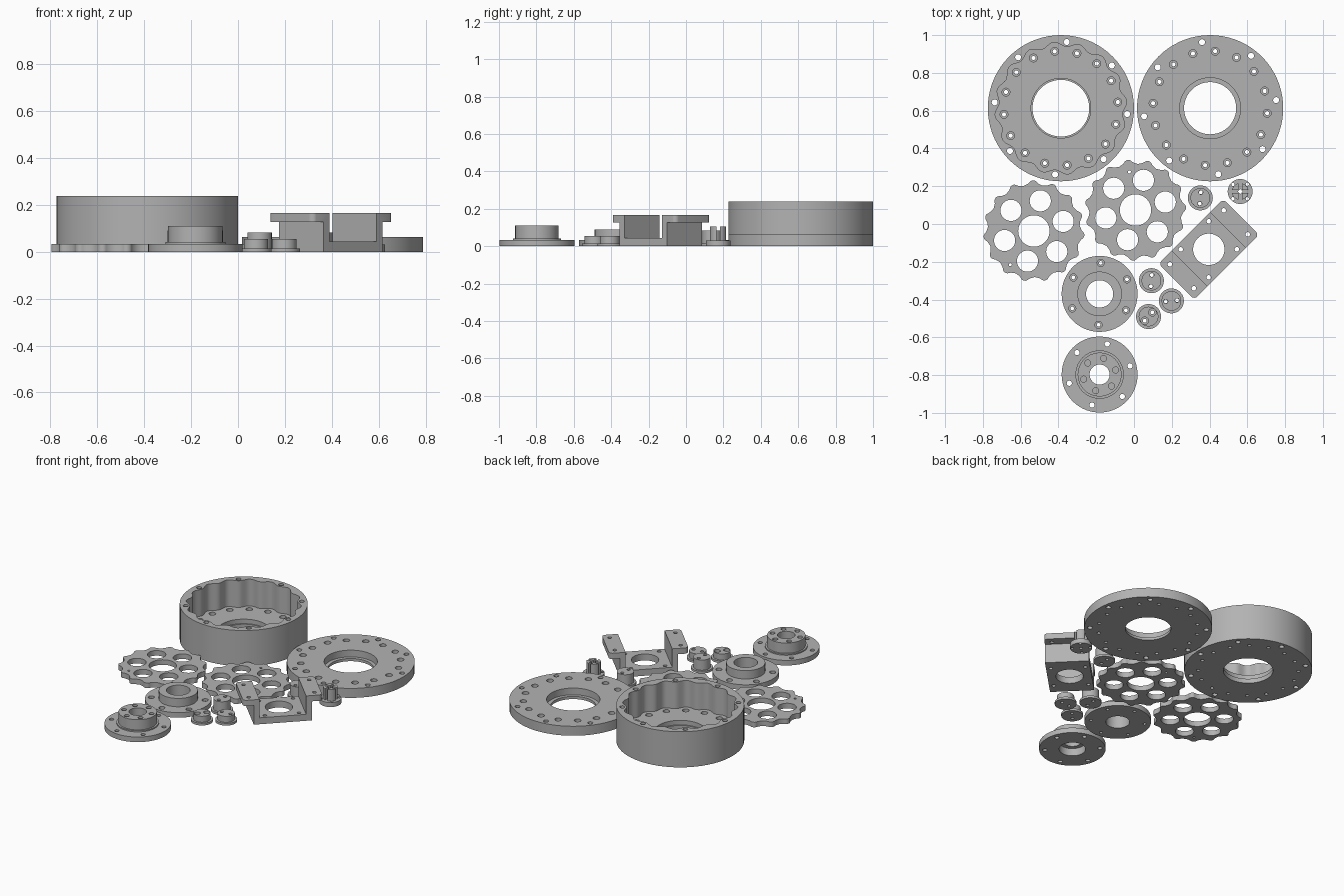
import bpy, bmesh
from math import sin, cos, pi, radians, atan2

if "Cube" in bpy.data.objects:
    bpy.data.objects.remove(bpy.data.objects["Cube"])

grey = bpy.data.materials.new("plain_grey")
grey.diffuse_color = (0.45, 0.45, 0.45, 1)
grey.use_nodes = True
grey.node_tree.nodes["Principled BSDF"].inputs["Base Color"].default_value = grey.diffuse_color


def circle(r, n, cx=0, cy=0):
    return [(cx + r * cos(2 * pi * i / n), cy + r * sin(2 * pi * i / n)) for i in range(n)]


def loft(bm, sections):
    """Closed solid through (outline, z) sections."""
    rings = [[bm.verts.new((x, y, z)) for x, y in pts] for pts, z in sections]
    n = len(rings[0])
    for a, b in zip(rings, rings[1:]):
        for i in range(n):
            j = (i + 1) % n
            bm.faces.new((a[i], a[j], b[j], b[i]))
    bm.faces.new(rings[0][::-1])
    bm.faces.new(rings[-1])


def stack(bm, steps, n=72, cx=0, cy=0):
    """Turned solid from (radius, z) steps."""
    loft(bm, [(circle(r, n, cx, cy), z) for r, z in steps])


def make(name, bm):
    bmesh.ops.recalc_face_normals(bm, faces=bm.faces[:])
    me = bpy.data.meshes.new(name)
    bm.to_mesh(me)
    bm.free()
    me.materials.append(grey)
    ob = bpy.data.objects.new(name, me)
    bpy.context.collection.objects.link(ob)
    return ob


def boolean(ob, bm, operation='DIFFERENCE'):
    cutter = make("cutter", bm)
    mod = ob.modifiers.new("cut", 'BOOLEAN')
    mod.operation, mod.solver, mod.object = operation, 'EXACT', cutter
    bpy.context.view_layer.objects.active = ob
    bpy.ops.object.modifier_apply(modifier=mod.name)
    bpy.data.objects.remove(cutter)


def ring_holes(bm, count, radius, start, steps, n=16):
    """Ring of equal holes, start angle in degrees."""
    for i in range(count):
        a = radians(start) + 2 * pi * i / count
        stack(bm, steps, n, radius * cos(a), radius * sin(a))


def turned(name, steps):
    bm = bmesh.new()
    stack(bm, steps)
    return make(name, bm)


def bore(r, z=-0.1, top=0.4):
    return [(r, z), (r, top)]


def counterbore(r, big, z):
    return [(r, -0.1), (r, z), (big, z), (big, 0.4)]


# Ring housing with scalloped cavity
housing = turned("ring_housing", [(0.387, 0), (0.387, 0.238)])
bm = bmesh.new()
wave = []
for i in range(256):
    a = 2 * pi * i / 256
    r = 0.338 + 0.012 * cos(16 * (a - radians(6.2)))
    wave.append((r * cos(a), r * sin(a)))
loft(bm, [(wave, 0.06), (wave, 0.4)])
boolean(housing, bm)
bm = bmesh.new()
stack(bm, counterbore(0.150, 0.158, 0.03))
ring_holes(bm, 16, 0.303, 6.2, counterbore(0.011, 0.021, 0.035))
ring_holes(bm, 8, 0.352, -5, bore(0.016))
boolean(housing, bm)
housing.location = (-0.387, 0.613, 0)

# Housing lid with bearing pocket
lid = turned("housing_lid", [(0.387, 0), (0.387, 0.063)])
bm = bmesh.new()
stack(bm, counterbore(0.138, 0.161, 0.018))
ring_holes(bm, 16, 0.303, -5, counterbore(0.011, 0.021, 0.035))
ring_holes(bm, 8, 0.352, 7, bore(0.016))
boolean(lid, bm)
lid.location = (0.403, 0.613, 0)


# Cycloidal discs
def cycloid(turn, R=0.303, rp=0.047, e=0.012, N=16, count=240):
    pts = []
    for i in range(count):
        t = 2 * pi * i / count
        psi = atan2(sin((1 - N) * t), R / (e * N) - cos((1 - N) * t))
        x = R * cos(t) - rp * cos(t + psi) - e * cos(N * t)
        y = -R * sin(t) + rp * sin(t + psi) + e * sin(N * t)
        c, s = cos(turn), sin(turn)
        pts.append((x * c - y * s, x * s + y * c))
    return pts


for name, loc, holes, mark, mark_r in (
        ("left_disc", (-0.53, -0.037, 0), 18, 235, 0.218),
        ("middle_disc", (0.008, 0.074, 0), 15, 99, 0.204)):
    bm = bmesh.new()
    outline = cycloid(radians(mark + 12))
    loft(bm, [(outline, 0), (outline, 0.034)])
    disc = make(name, bm)
    bm = bmesh.new()
    stack(bm, bore(0.083), 48)
    ring_holes(bm, 6, 0.163, holes, bore(0.056), 40)
    ring_holes(bm, 1, mark_r, mark, bore(0.008))
    boolean(disc, bm)
    disc.location = loc

# Hub flange with open bore
hub = turned("hub_flange", [(0.201, 0), (0.201, 0.034), (0.118, 0.034), (0.118, 0.09)])
bm = bmesh.new()
stack(bm, bore(0.072))
ring_holes(bm, 6, 0.164, 28, counterbore(0.010, 0.019, 0.018))
boolean(hub, bm)
hub.location = (-0.182, -0.37, 0)

# Output flange with bolt circle on the boss
output = turned("output_flange", [(0.201, 0), (0.201, 0.034), (0.128, 0.034),
                                  (0.128, 0.042), (0.116, 0.042), (0.116, 0.11)])
bm = bmesh.new()
stack(bm, [(0.08, -0.1), (0.08, 0.05), (0.053, 0.05), (0.053, 0.4)])
ring_holes(bm, 6, 0.167, 16, bore(0.014))
ring_holes(bm, 6, 0.088, 16, bore(0.016, 0.065))
boolean(output, bm)
output.location = (-0.182, -0.797, 0)

# Motor bracket: U section with outward flaps
half = [(0.143, 0.043), (0.143, 0.166), (0.243, 0.166), (0.243, 0.127), (0.178, 0.127), (0.178, 0)]
section = half + [(-x, z) for x, z in half[::-1]]
bm = bmesh.new()
ends = [[bm.verts.new((x, y, z)) for x, z in section] for y in (-0.134, 0.134)]
for i in range(12):
    j = (i + 1) % 12
    bm.faces.new((ends[0][i], ends[0][j], ends[1][j], ends[1][i]))
bm.faces.new(ends[0])
bm.faces.new(ends[1][::-1])
bracket = make("motor_bracket", bm)
bm = bmesh.new()
rounded = []
for k, (sx, sy) in enumerate(((1, 1), (-1, 1), (-1, -1), (1, -1))):
    for i in range(9):
        a = pi / 2 * (k + i / 8)
        rounded.append((sx * 0.217 + 0.026 * cos(a), sy * 0.109 + 0.026 * sin(a)))
loft(bm, [(rounded, -0.1), (rounded, 0.4)])
boolean(bracket, bm, 'INTERSECT')
bm = bmesh.new()
stack(bm, bore(0.083), 48)
for sx in (-1, 1):
    for sy in (-1, 1):
        stack(bm, bore(0.012), 16, sx * 0.105, sy * 0.105)
        stack(bm, bore(0.012), 16, sx * 0.202, sy * 0.09)
boolean(bracket, bm)
bracket.location = (0.396, -0.134, 0)
bracket.rotation_euler.z = pi / 4

# Small flanged cams with two screw holes each
for name, x, y, h, turn, head in (
        ("tall_cam", 0.092, -0.30, 0.083, 85, 0.011),
        ("short_cam", 0.198, -0.407, 0.055, 5, 0.011),
        ("screw_cam", 0.077, -0.49, 0.055, 48, 0.02),
        ("rear_cam", 0.351, 0.138, 0.083, 85, 0.011)):
    cam = turned(name, [(0.066, 0), (0.066, 0.015), (0.052, 0.015), (0.052, h)])
    bm = bmesh.new()
    ring_holes(bm, 2, 0.03, turn, counterbore(0.010, head, 0.03))
    boolean(cam, bm)
    cam.location = (x, y, 0)

# Shaft coupling with cross-slotted post
coupling = turned("slotted_coupling", [(0.066, 0), (0.066, 0.03), (0.044, 0.03), (0.044, 0.106)])
w, l = 0.009, 0.08
cross = [(l, -w), (l, w), (w, w), (w, l), (-w, l), (-w, w),
         (-l, w), (-l, -w), (-w, -w), (-w, -l), (w, -l), (w, -w)]
bm = bmesh.new()
loft(bm, [(cross, 0.03), (cross, 0.4)])
boolean(coupling, bm)
bm = bmesh.new()
stack(bm, bore(0.013), 4)
ring_holes(bm, 4, 0.054, 45, bore(0.009))
boolean(coupling, bm)
coupling.location = (0.562, 0.172, 0)

bpy.ops.object.select_all(action='SELECT')
bpy.ops.object.shade_smooth_by_angle(angle=radians(30))
